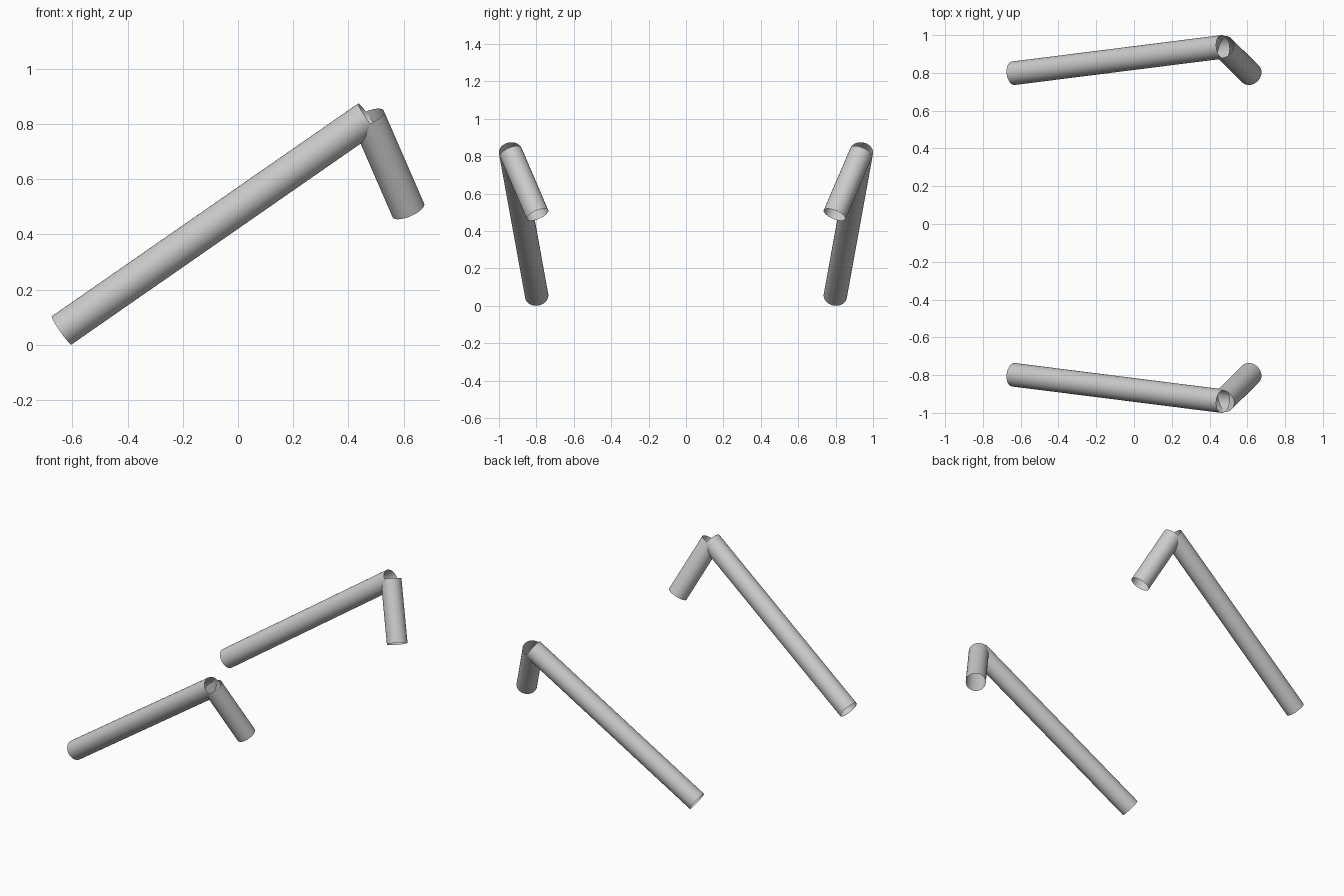
import bpy, bmesh
from mathutils import Vector

if "Cube" in bpy.data.objects:
    bpy.data.objects.remove(bpy.data.objects["Cube"])

RADIUS = 0.0625
SIDES = 32

grey = bpy.data.materials.new("light_grey")
grey.diffuse_color = (0.6, 0.6, 0.6, 1)
grey.use_nodes = True
grey.node_tree.nodes["Principled BSDF"].inputs["Base Color"].default_value = grey.diffuse_color


def tube(name, start, end):
    """Open-ended smooth tube between two points."""
    a, b = Vector(start), Vector(end)
    bm = bmesh.new()
    bmesh.ops.create_cone(bm, cap_ends=False, segments=SIDES,
                          radius1=RADIUS, radius2=RADIUS, depth=(b - a).length)
    for f in bm.faces:
        f.smooth = True
    mesh = bpy.data.meshes.new(name)
    bm.to_mesh(mesh)
    bm.free()
    mesh.materials.append(grey)
    obj = bpy.data.objects.new(name, mesh)
    obj.location = (a + b) / 2
    obj.rotation_euler = (b - a).to_track_quat('Z', 'Y').to_euler()
    bpy.context.collection.objects.link(obj)


# Mirrored pair: long sloping arm and short hooked tip sharing one joint
for label, s in (("front", -1), ("back", 1)):
    joint = (0.471, s * 0.938, 0.823)
    tube(label + "_long_arm", (-0.639, s * 0.798, 0.052), joint)
    tube(label + "_short_tip", joint, (0.617, s * 0.794, 0.487))
